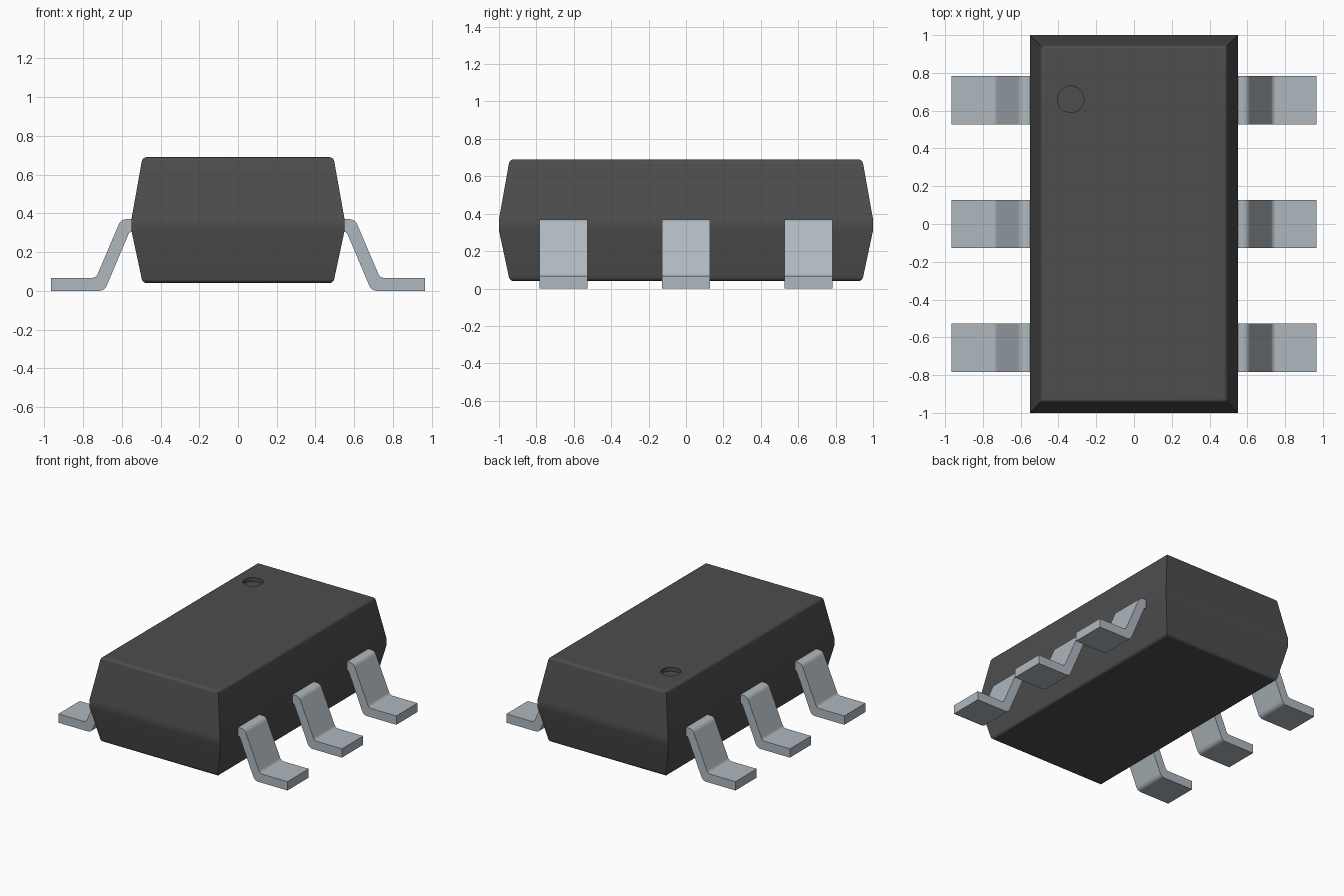
import bpy, bmesh, math
from mathutils import Vector

cube = bpy.data.objects.get("Cube")
if cube:
    bpy.data.objects.remove(cube, do_unlink=True)


def material(name, rgb):
    m = bpy.data.materials.new(name)
    m.use_nodes = True
    m.diffuse_color = (*rgb, 1)
    bsdf = next(n for n in m.node_tree.nodes if n.type == 'BSDF_PRINCIPLED')
    bsdf.inputs["Base Color"].default_value = (*rgb, 1)
    bsdf.inputs["Roughness"].default_value = 0.6
    return m


BLACK = material("black_plastic", (0.075, 0.075, 0.075))
TIN = material("tinned_metal", (0.43, 0.48, 0.52))


def loft(name, rings, mat):
    """Closed solid through a stack of rings with equal point counts."""
    bm = bmesh.new()
    loops = [[bm.verts.new(p) for p in ring] for ring in rings]
    n = len(loops[0])
    for a, b in zip(loops, loops[1:]):
        for i in range(n):
            j = (i + 1) % n
            bm.faces.new((a[i], a[j], b[j], b[i]))
    bm.faces.new(loops[0][::-1])
    bm.faces.new(loops[-1])
    bmesh.ops.recalc_face_normals(bm, faces=bm.faces)
    me = bpy.data.meshes.new(name)
    bm.to_mesh(me)
    bm.free()
    me.materials.append(mat)
    ob = bpy.data.objects.new(name, me)
    bpy.context.collection.objects.link(ob)
    return ob


def activate(ob):
    bpy.ops.object.select_all(action='DESELECT')
    ob.select_set(True)
    bpy.context.view_layer.objects.active = ob


def smooth(ob, angle=32):
    activate(ob)
    bpy.ops.object.shade_smooth_by_angle(angle=math.radians(angle))
    wn = ob.modifiers.new("flat_face_normals", 'WEIGHTED_NORMAL')
    wn.keep_sharp = True


# Moulded body: tapered both ways from a narrow waist band, rounded rims
HX, HY, R = 0.55, 1.0, 0.025
arc = [math.radians(a) for a in (10, 30, 50, 70, 90)]
rim = [(0.078 - R * math.cos(a), R * math.sin(a)) for a in arc]
levels = [(d, 0.065 - h) for d, h in reversed(rim)]
levels += [(0, 0.31), (0, 0.37)]
levels += [(d, 0.665 + h) for d, h in rim]
body = loft("body", [[(sx * (HX - d), sy * (HY - d), z)
                      for sx, sy in ((-1, -1), (1, -1), (1, 1), (-1, 1))]
                     for d, z in levels], BLACK)

# Round pin-one dimple sunk into the top
circle = [(-0.335 + 0.07 * math.cos(math.tau * i / 40),
           0.66 + 0.07 * math.sin(math.tau * i / 40)) for i in range(40)]
cutter = loft("dimple_cutter", [[(x, y, z) for x, y in circle] for z in (0.66, 0.75)], BLACK)
cutter.hide_render = True
cut = body.modifiers.new("dimple", 'BOOLEAN')
cut.operation, cut.object, cut.solver = 'DIFFERENCE', cutter, 'EXACT'
activate(body)
bpy.ops.object.modifier_apply(modifier=cut.name)
bpy.data.objects.remove(cutter, do_unlink=True)
smooth(body)


def rounded(points, steps=5):
    """Round each (x, z, cut length) corner with a small curve."""
    out = []
    for i, (x, z, r) in enumerate(points):
        p = Vector((x, z))
        if r == 0:
            out.append(p)
            continue
        prev = Vector(points[i - 1][:2])
        nxt = Vector(points[(i + 1) % len(points)][:2])
        a = p + (prev - p).normalized() * r
        b = p + (nxt - p).normalized() * r
        for k in range(steps + 1):
            t = k / steps
            out.append(a * (1 - t) ** 2 + p * 2 * t * (1 - t) + b * t * t)
    return out


# Gull-wing leads: shoulder, sloping leg and flat foot
lead = rounded([(0.50, 0.37, 0), (0.604, 0.37, 0.03), (0.733, 0.067, 0.022),
                (0.965, 0.067, 0), (0.965, 0, 0), (0.689, 0, 0.03),
                (0.56, 0.305, 0.015), (0.50, 0.305, 0)])
for side, s in (("left", 1), ("right", -1)):
    for place, yc in (("front", -0.655), ("middle", 0), ("back", 0.655)):
        ob = loft(f"{side}_{place}_lead",
                  [[(s * p.x, yc + dy, p.y) for p in lead] for dy in (-0.128, 0.128)], TIN)
        smooth(ob)
